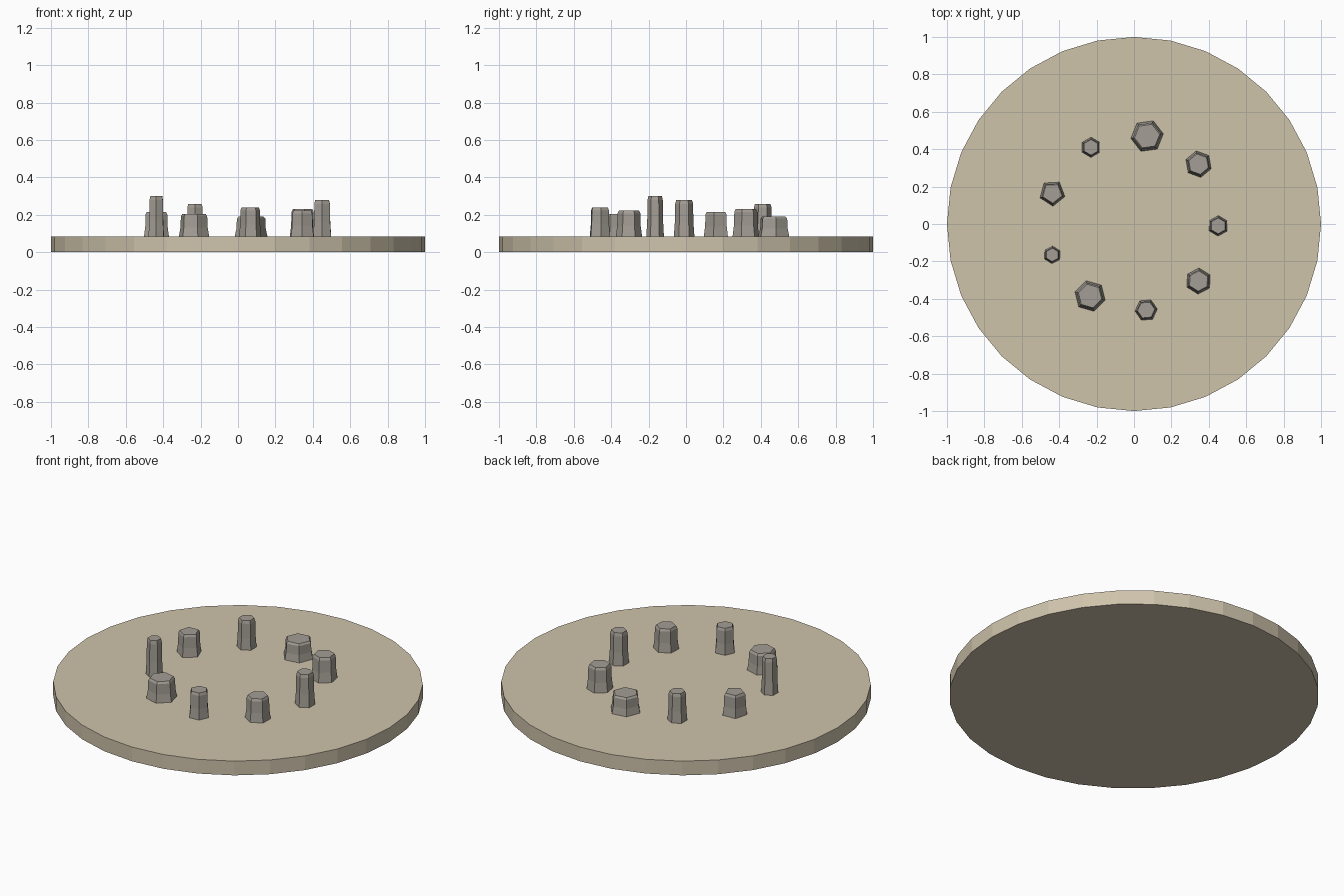
import bpy, bmesh, math

cube = bpy.data.objects.get("Cube")
if cube:
    bpy.data.objects.remove(cube, do_unlink=True)


def material(name, rgb):
    mat = bpy.data.materials.new(name)
    mat.use_nodes = True
    mat.diffuse_color = (*rgb, 1)
    mat.node_tree.nodes["Principled BSDF"].inputs["Base Color"].default_value = (*rgb, 1)
    return mat


SAND = material("pale sand", (0.62, 0.55, 0.41))
STONE = material("grey stone", (0.37, 0.34, 0.30))
DISC_TOP = 0.085


def loft(name, x, y, sides, turn, rings, mat):
    """Closed solid from stacked regular polygons given as (radius, z)."""
    bm = bmesh.new()
    loops = []
    for radius, z in rings:
        loop = []
        for i in range(sides):
            a = math.radians(turn) + math.tau * i / sides
            loop.append(bm.verts.new((radius * math.cos(a), radius * math.sin(a), z)))
        loops.append(loop)
    for low, high in zip(loops, loops[1:]):
        for i in range(sides):
            j = (i + 1) % sides
            bm.faces.new((low[i], low[j], high[j], high[i]))
    bm.faces.new(loops[0][::-1])
    bm.faces.new(loops[-1])
    mesh = bpy.data.meshes.new(name)
    bm.to_mesh(mesh)
    bm.free()
    mesh.materials.append(mat)
    obj = bpy.data.objects.new(name, mesh)
    obj.location = (x, y, 0)
    bpy.context.collection.objects.link(obj)
    return obj


# Round ground slab
loft("ground_disc", 0, 0, 32, 0, [(1, 0), (1, DISC_TOP)], SAND)

# Ring of standing stones: x, y, base radius, top height, sides, turn in degrees
stones = [
    (0.07, 0.47, 0.088, 0.19, 6, 8),
    (0.345, 0.32, 0.072, 0.23, 6, 40),
    (0.45, -0.01, 0.055, 0.278, 6, 29),
    (0.345, -0.305, 0.070, 0.222, 6, 28),
    (0.065, -0.46, 0.060, 0.24, 6, 5),
    (-0.235, -0.385, 0.084, 0.205, 6, 44),
    (-0.437, -0.165, 0.047, 0.30, 6, 28),
    (-0.437, 0.165, 0.070, 0.215, 5, -15),
    (-0.23, 0.41, 0.054, 0.257, 6, 30),
]

# Flared foot, straight shaft and chamfered top
PROFILE = [(1.0, 0.0), (0.9, 0.4), (0.87, 0.9), (0.77, 1.0)]
for n, (x, y, r, top, sides, turn) in enumerate(stones, 1):
    rings = [(r * k, DISC_TOP + (top - DISC_TOP) * h) for k, h in PROFILE]
    loft(f"standing_stone_{n}", x, y, sides, turn, rings, STONE)
